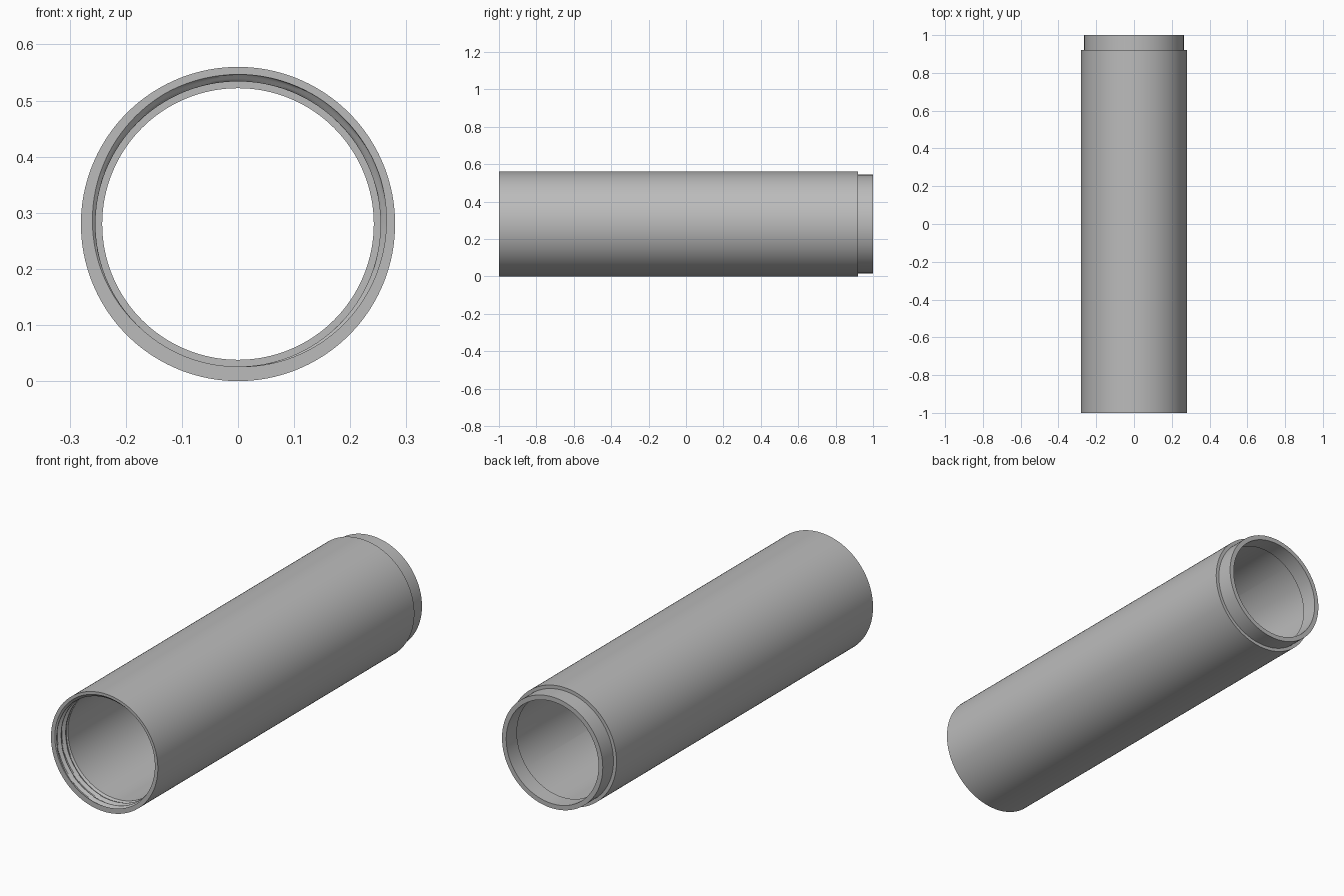
import bpy, bmesh, math

if "Cube" in bpy.data.objects:
    bpy.data.objects.remove(bpy.data.objects["Cube"], do_unlink=True)

SIDES = 160
OUTER, SPIGOT, BORE, LIP = 0.28, 0.264, 0.254, 0.242
DEPTH, PITCH, THREAD_END = 0.0125, 0.034, 0.09
THREAD_RINGS = 32

metal = bpy.data.materials.new("grey metal")
metal.use_nodes = True
grey = (0.5, 0.5, 0.5, 1)
metal.diffuse_color = grey
metal.node_tree.nodes["Principled BSDF"].inputs["Base Color"].default_value = grey


def thread_radius(turn, depth_in):
    """Right-handed internal groove that fades out into the bore."""
    phase = (depth_in / PITCH + turn) % 1
    groove = max(0, min(1, phase / 0.3, (0.88 - phase) / 0.3))
    fade = min(1, (THREAD_END - depth_in) / 0.012)
    return BORE + DEPTH * groove * fade


# Closed wall section: outside, spigot, rear lip, bore, then the thread
section = [(OUTER, -1), (OUTER, 0.92), (SPIGOT, 0.92), (SPIGOT, 1),
           (LIP, 1), (LIP, 0.92), (BORE, 0.92)]
rings = [(lambda t, r=r: r, y) for r, y in section]
for i in range(THREAD_RINGS, -1, -1):
    d = THREAD_END * i / THREAD_RINGS
    rings.append((lambda t, d=d: thread_radius(t, d), d - 1))

# Sweep the section round the long axis, starting at the bottom
bm = bmesh.new()
grid = []
for radius, y in rings:
    row = []
    for s in range(SIDES):
        turn = s / SIDES
        a = math.tau * turn
        r = radius(turn)
        row.append(bm.verts.new((r * math.sin(a), y, OUTER - r * math.cos(a))))
    grid.append(row)
for k, row in enumerate(grid):
    after = grid[(k + 1) % len(grid)]
    for s in range(SIDES):
        n = (s + 1) % SIDES
        bm.faces.new((row[s], row[n], after[n], after[s]))
bmesh.ops.recalc_face_normals(bm, faces=bm.faces)

mesh = bpy.data.meshes.new("threaded_tube")
bm.to_mesh(mesh)
bm.free()
mesh.materials.append(metal)
tube = bpy.data.objects.new("threaded_tube", mesh)
bpy.context.collection.objects.link(tube)

bpy.ops.object.select_all(action="DESELECT")
tube.select_set(True)
bpy.context.view_layer.objects.active = tube
bpy.ops.object.shade_smooth_by_angle(angle=math.radians(30))
